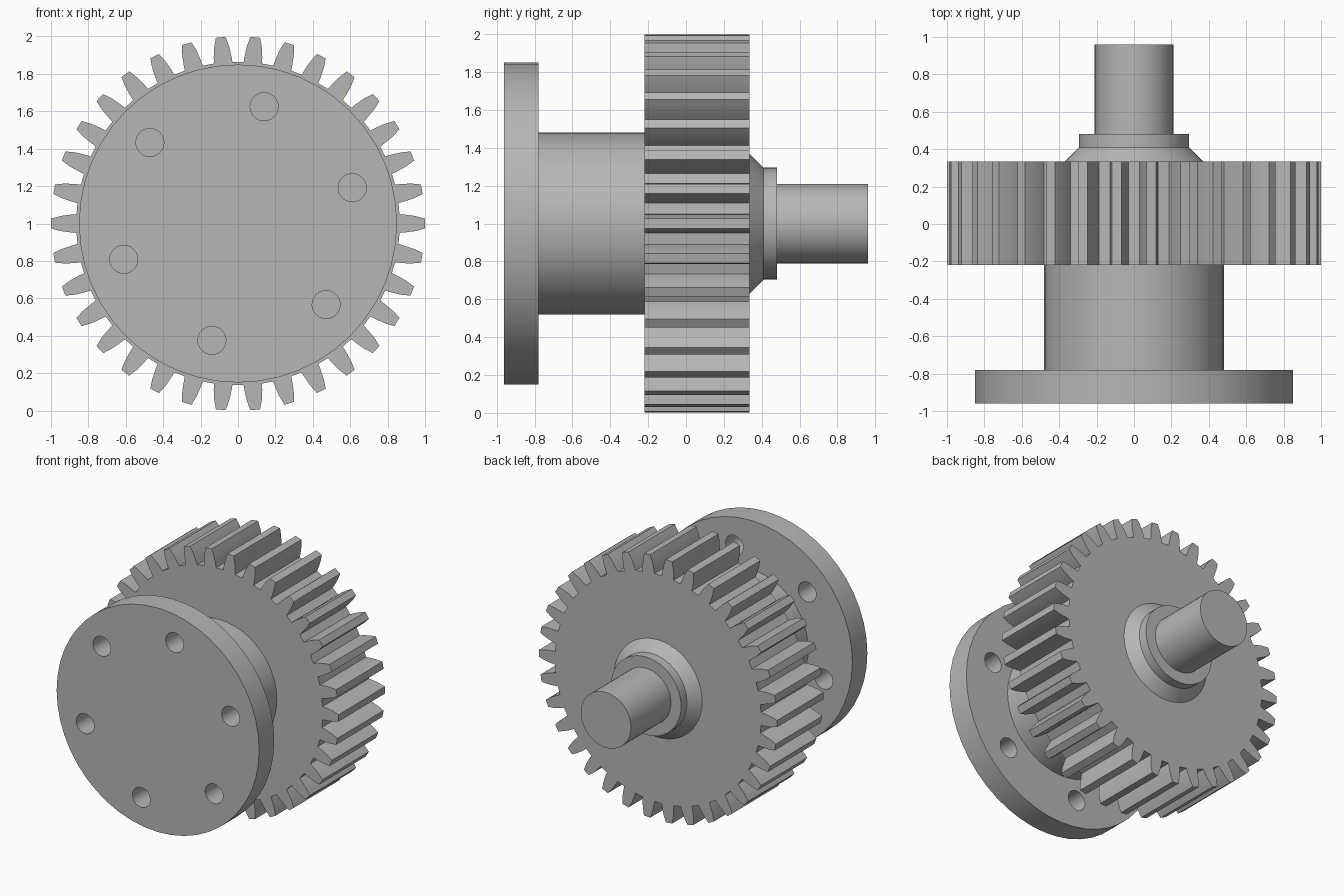
import bpy
import bmesh
from math import cos, sin, radians, pi, tau

if "Cube" in bpy.data.objects:
    bpy.data.objects.remove(bpy.data.objects["Cube"])

AXIS_Z = 1.0
TEETH = 34

steel = bpy.data.materials.new("plain_grey_steel")
steel.use_nodes = True
colour = (0.47, 0.47, 0.47, 1)
steel.diffuse_color = colour
steel.node_tree.nodes["Principled BSDF"].inputs["Base Color"].default_value = colour


def polar(r, a):
    return r * cos(a), AXIS_Z + r * sin(a)


def loft(name, sections):
    """Skin between (y, outline) sections along the axis, capping both ends."""
    bm = bmesh.new()
    rings = []
    for y, outline in sections:
        rings.append([bm.verts.new((x, y, z)) for x, z in outline])
    for a, b in zip(rings, rings[1:]):
        for i in range(len(a)):
            j = (i + 1) % len(a)
            bm.faces.new((a[i], a[j], b[j], b[i]))
    bm.faces.new(rings[0])
    bm.faces.new(rings[-1])
    bmesh.ops.recalc_face_normals(bm, faces=bm.faces)
    mesh = bpy.data.meshes.new(name)
    bm.to_mesh(mesh)
    bm.free()
    obj = bpy.data.objects.new(name, mesh)
    mesh.materials.append(steel)
    bpy.context.collection.objects.link(obj)
    return obj


def turned(name, profile, segments=48):
    """Round part from a (y, radius) profile."""
    return loft(name, [(y, [polar(r, tau * i / segments) for i in range(segments)])
                       for y, r in profile])


def smooth(obj):
    bpy.ops.object.select_all(action="DESELECT")
    obj.select_set(True)
    bpy.context.view_layer.objects.active = obj
    bpy.ops.object.shade_smooth_by_angle(angle=radians(30))


# Mounting flange with six through holes
flange = turned("flange", [(-0.96, 0.85), (-0.78, 0.85)])
cutters = []
for k in range(6):
    x, z = polar(0.64, radians(17.4 + 60 * k))
    bpy.ops.mesh.primitive_cylinder_add(vertices=24, radius=0.075, depth=0.5,
                                        location=(x, -0.87, z), rotation=(pi / 2, 0, 0))
    cutter = bpy.context.object
    cutter.name = "bolt_hole_cutter"
    cutter.hide_render = True
    cutter.data.materials.append(steel)
    cutters.append(cutter)
    cut = flange.modifiers.new("bolt_hole", "BOOLEAN")
    cut.operation = "DIFFERENCE"
    cut.solver = "EXACT"
    cut.object = cutter
bpy.context.view_layer.objects.active = flange
for cut in list(flange.modifiers):
    bpy.ops.object.modifier_apply(modifier=cut.name)
for cutter in cutters:
    bpy.data.objects.remove(cutter)

# Hub between flange and gear
hub = turned("hub", [(-0.79, 0.48), (-0.21, 0.48)])

# Spur gear: one tooth flank, mirrored and repeated round the axis
flank = [(0.865, 0.050), (0.90, 0.047), (0.95, 0.040), (1.0, 0.026)]
tooth = [(r, -w / r) for r, w in flank] + [(r, w / r) for r, w in reversed(flank)]
outline = [polar(r, tau * t / TEETH + a) for t in range(TEETH) for r, a in tooth]
gear = loft("gear", [(-0.22, outline), (0.335, outline)])

# Tapered collar and output shaft
collar = turned("collar", [(0.325, 0.38), (0.41, 0.295), (0.48, 0.295)])
shaft = turned("shaft", [(0.47, 0.21), (0.96, 0.21)])

for part in (flange, hub, gear, collar, shaft):
    smooth(part)
